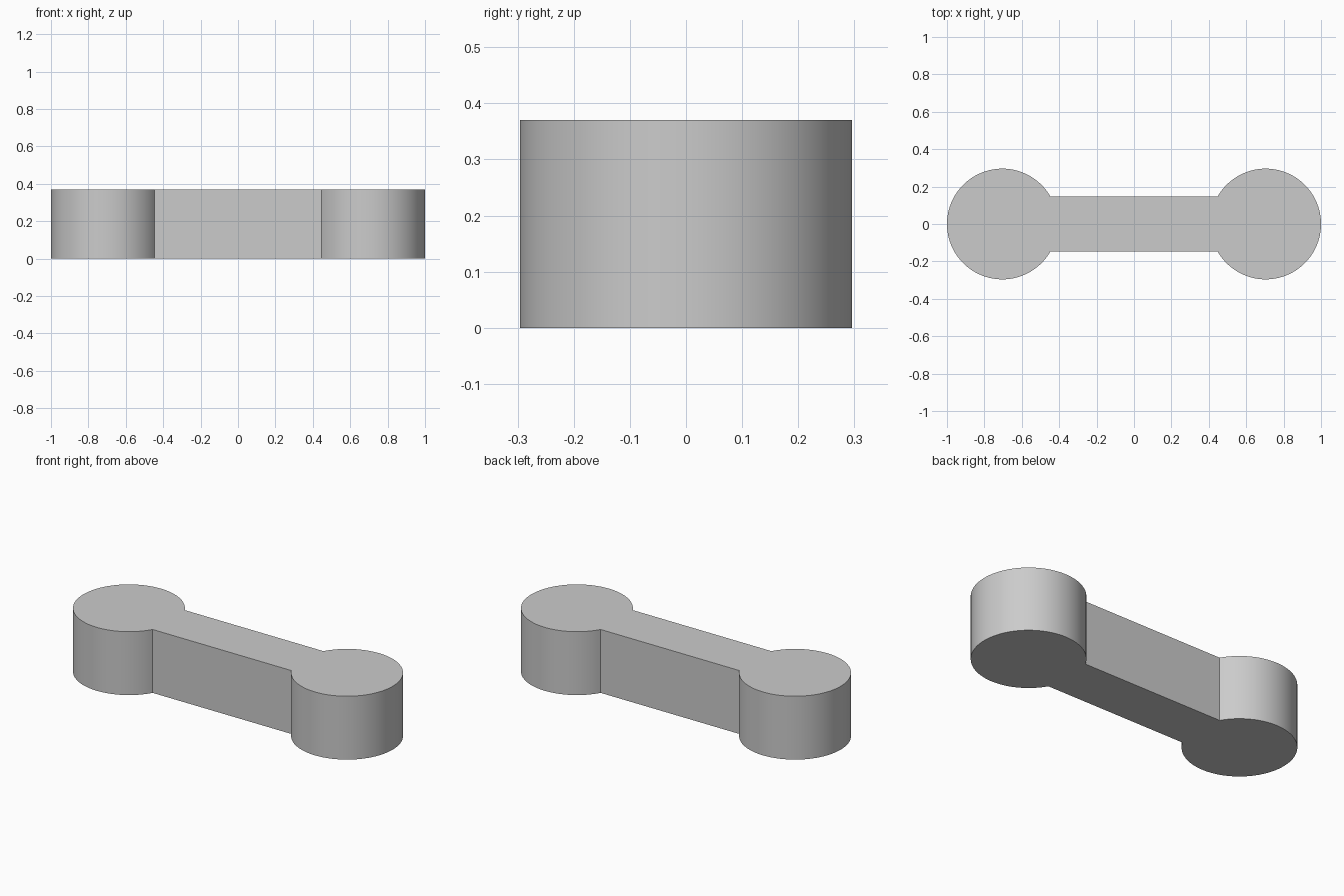
import bpy
import bmesh
from math import cos, sin, radians

RADIUS = 0.296
CENTRE = 1 - RADIUS
HEIGHT = 0.37
STEPS = 80

cube = bpy.data.objects.get("Cube")
if cube:
    bpy.data.objects.remove(cube, do_unlink=True)

# Plain grey material
grey = bpy.data.materials.new("plain grey")
grey.use_nodes = True
colour = (0.6, 0.6, 0.6, 1)
grey.diffuse_color = colour
grey.node_tree.nodes["Principled BSDF"].inputs["Base Color"].default_value = colour


def end_arc(side):
    """Round end, open where the bar (half as wide as the end) meets it."""
    points = []
    for i in range(STEPS + 1):
        a = radians(-150 + 300 * i / STEPS)
        points.append((side * (CENTRE + RADIUS * cos(a)), side * RADIUS * sin(a), 0))
    return points


# Outline of both round ends joined by the straight bar, extruded upward
bm = bmesh.new()
outline = [bm.verts.new(p) for p in end_arc(1) + end_arc(-1)]
base = bm.faces.new(outline)
extruded = bmesh.ops.extrude_face_region(bm, geom=[base], use_keep_orig=True)
top = [v for v in extruded["geom"] if isinstance(v, bmesh.types.BMVert)]
bmesh.ops.translate(bm, verts=top, vec=(0, 0, HEIGHT))
bmesh.ops.recalc_face_normals(bm, faces=bm.faces)

mesh = bpy.data.meshes.new("connecting_link")
bm.to_mesh(mesh)
bm.free()
mesh.materials.append(grey)
link = bpy.data.objects.new("connecting_link", mesh)
bpy.context.collection.objects.link(link)

# Smooth round walls with crisp rims and corners
bpy.ops.object.select_all(action="DESELECT")
link.select_set(True)
bpy.context.view_layer.objects.active = link
bpy.ops.object.shade_smooth_by_angle(angle=radians(30))
